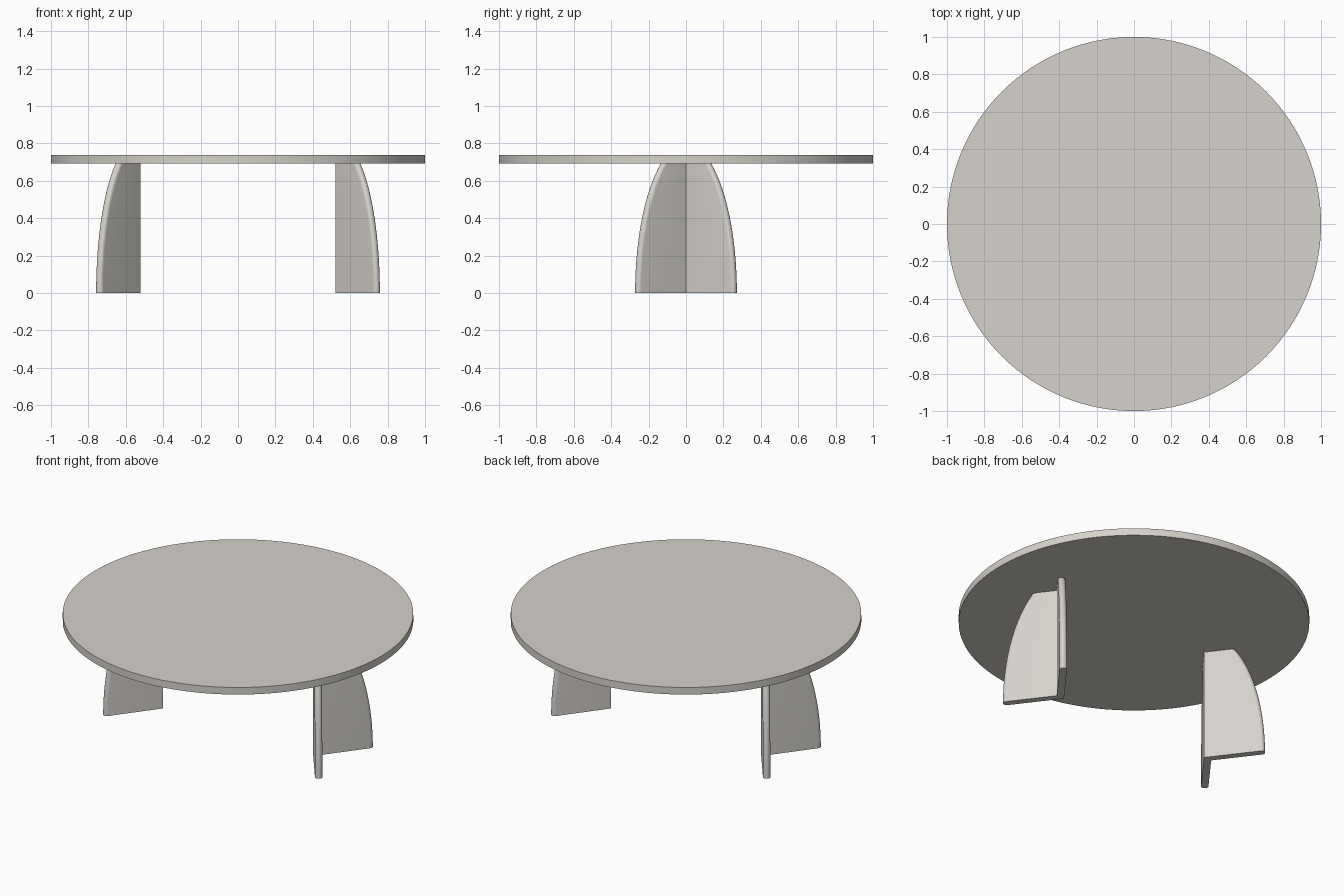
import bpy, bmesh, math
from mathutils import Vector

if "Cube" in bpy.data.objects:
    bpy.data.objects.remove(bpy.data.objects["Cube"])

TOP_Z, UNDER_Z = 0.738, 0.693
APEX_X = 0.522            # inner corner of each V-shaped leg
T = 0.042                 # plate thickness
ANGLE = math.radians(53)  # plate direction away from the x axis
SPREAD, ARC_H = 0.272, 0.79   # quarter-ellipse edge: half spread and height

mat = bpy.data.materials.new("warm_stone_grey")
mat.diffuse_color = (0.67, 0.645, 0.605, 1)
mat.use_nodes = True
mat.node_tree.nodes["Principled BSDF"].inputs["Base Color"].default_value = mat.diffuse_color


def finish(bm, name):
    bmesh.ops.recalc_face_normals(bm, faces=bm.faces)
    me = bpy.data.meshes.new(name)
    bm.to_mesh(me)
    bm.free()
    ob = bpy.data.objects.new(name, me)
    bpy.context.collection.objects.link(ob)
    me.materials.append(mat)
    bpy.ops.object.select_all(action='DESELECT')
    ob.select_set(True)
    bpy.context.view_layer.objects.active = ob
    bpy.ops.object.shade_smooth_by_angle(angle=math.radians(30))
    return ob


def v_section(z):
    """Horizontal outline of a leg at height z: mitred V with rounded ends."""
    d = Vector((math.cos(ANGLE), math.sin(ANGLE)))
    n = Vector((-d.y, d.x))
    root = math.sqrt(1 - (z / ARC_H) ** 2)
    cy = SPREAD * root - T / 2
    slope = SPREAD * z / (ARC_H ** 2 * root) / d.y
    nose = T / 2 * math.sqrt(1 + slope ** 2)
    mid_x = APEX_X + T / 2 / d.y
    c = Vector((mid_x + cy * d.x / d.y, cy))
    arm = []
    for i in range(11):
        a = math.pi * i / 10
        arm.append(c + n * (T / 2 * math.cos(a)) + d * (nose * math.sin(a)))
    inner = Vector((APEX_X + T / d.y, 0))
    mirrored = [Vector((p.x, -p.y)) for p in reversed(arm)]
    return [Vector((APEX_X, 0))] + arm + [inner] + mirrored


def leg(name, side):
    bm = bmesh.new()
    steps = 24
    rings = []
    for k in range(steps + 1):
        z = UNDER_Z * k / steps
        rings.append([bm.verts.new((side * p.x, p.y, z)) for p in v_section(z)])
    for lo, hi in zip(rings, rings[1:]):
        for i in range(len(lo)):
            j = (i + 1) % len(lo)
            bm.faces.new((lo[i], lo[j], hi[j], hi[i]))
    bm.faces.new(rings[0])
    bm.faces.new(rings[-1])
    return finish(bm, name)


# Round tabletop
bm = bmesh.new()
bmesh.ops.create_cone(bm, cap_ends=True, segments=128, radius1=1, radius2=1,
                      depth=TOP_Z - UNDER_Z)
bmesh.ops.translate(bm, verts=bm.verts, vec=(0, 0, (TOP_Z + UNDER_Z) / 2))
finish(bm, "tabletop")

# Two V-shaped legs opening outwards
leg("right_leg", 1)
leg("left_leg", -1)
